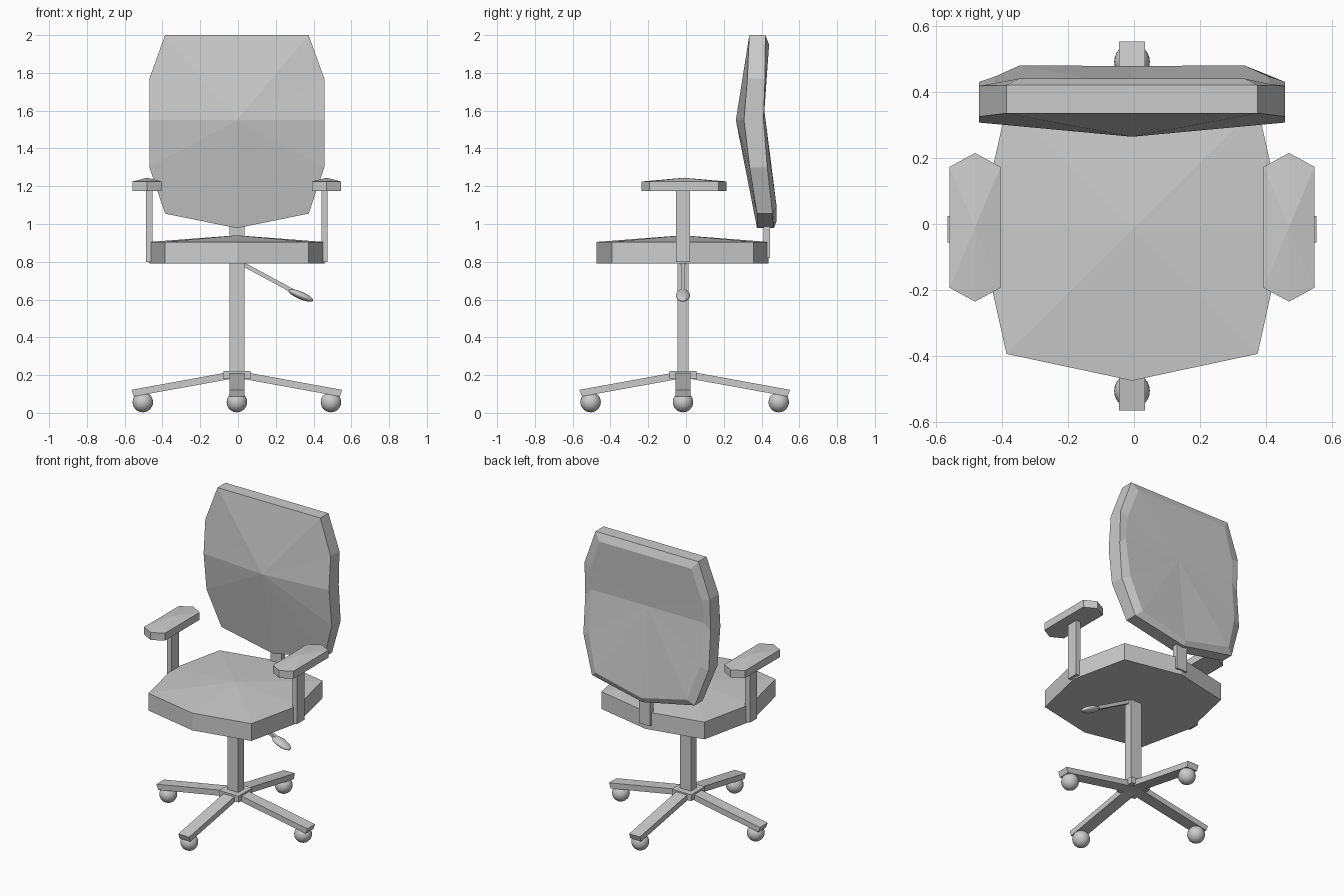
import bpy, math
from mathutils import Vector

if "Cube" in bpy.data.objects:
    bpy.data.objects.remove(bpy.data.objects["Cube"])

CX, CY = -0.006, -0.016   # axis of the column and base


def mesh(name, verts, faces):
    me = bpy.data.meshes.new(name)
    me.from_pydata(verts, [], faces)
    me.update()
    ob = bpy.data.objects.new(name, me)
    bpy.context.collection.objects.link(ob)
    return ob


def loft(name, rings, start=None, end=None):
    """Bridge equal-length rings; cap flat, or as a fan to a raised point."""
    n = len(rings[0])
    verts = [p for r in rings for p in r]
    faces = []
    for k in range(len(rings) - 1):
        a, b = k * n, (k + 1) * n
        for i in range(n):
            j = (i + 1) % n
            faces.append((a + i, a + j, b + j, b + i))
    last = (len(rings) - 1) * n
    for tip, base, flip in ((start, 0, True), (end, last, False)):
        ids = list(range(base, base + n))
        if flip:
            ids.reverse()
        if tip is None:
            faces.append(ids)
        else:
            verts.append(tip)
            c = len(verts) - 1
            faces += [(ids[i], ids[(i + 1) % n], c) for i in range(n)]
    return mesh(name, verts, faces)


def box(name, x0, x1, y0, y1, z0, z1):
    ring = [(x0, y0), (x1, y0), (x1, y1), (x0, y1)]
    return loft(name, [[(x, y, z) for x, y in ring] for z in (z0, z1)])


def pad(name, cx, cy, corner, side, tip, z0, z1, peak):
    """Eight-sided cushion with a slightly raised middle."""
    hx, hy = corner
    o = [(0, -tip), (hx, -hy), (side, 0), (hx, hy),
         (0, tip), (-hx, hy), (-side, 0), (-hx, -hy)]
    rings = [[(cx + x, cy + y, z) for x, y in o] for z in (z0, z1)]
    return loft(name, rings, end=(cx, cy, peak))


# Seat
pad("seat", CX, -0.018, (0.38, 0.375), 0.463, 0.456, 0.79, 0.905, 0.94)

# Armrests and their posts
for s, side in ((-1, "left"), (1, "right")):
    x = CX + s * 0.475
    pad(side + "_armrest", x, -0.01, (0.077, 0.183), 0.077, 0.225, 1.175, 1.225, 1.245)
    xp = CX + s * 0.464
    box(side + "_arm_post", xp - 0.017, xp + 0.017, CY - 0.038, CY + 0.038, 0.80, 1.19)

# Backrest: half profile as (x, z, front y, rim y), then mirrored
half = [(0.38, 2.0, 0.335, 0.42), (0.463, 1.77, 0.325, 0.418),
        (0.463, 1.55, 0.307, 0.41), (0.463, 1.30, 0.337, 0.43),
        (0.38, 1.055, 0.376, 0.458)]
prof = ([(0, 2.0, 0.335, 0.42)] + half + [(0, 0.978, 0.376, 0.465)]
        + [(-x, z, f, b) for x, z, f, b in reversed(half)])
inset_half = [(0.34, 1.95, 0.44), (0.41, 1.75, 0.425), (0.42, 1.60, 0.415),
              (0.41, 1.32, 0.448), (0.34, 1.09, 0.48)]
inset = ([(0, 1.95, 0.44)] + inset_half + [(0, 1.01, 0.478)]
         + [(-x, z, y) for x, z, y in reversed(inset_half)])
loft("backrest",
     [[(CX + x, f, z) for x, z, f, b in prof],
      [(CX + x, b, z) for x, z, f, b in prof],
      [(CX + x, y, z) for x, z, y in inset]],
     start=(CX, 0.264, 1.55), end=(CX, 0.415, 1.60))

# Bracket joining backrest and seat
box("back_bracket", CX - 0.04, CX + 0.04, 0.41, 0.445, 0.82, 1.04)

# Column and hub
box("column", CX - 0.04, CX + 0.04, CY - 0.03, CY + 0.03, 0.19, 0.80)
box("hub", CX - 0.072, CX + 0.072, CY - 0.072, CY + 0.072, 0.18, 0.222)

# Four sloping legs with ball casters
side_profile = [(0.02, 0.182), (0.545, 0.087), (0.558, 0.122), (0.03, 0.218)]
for i in range(4):
    a = i * math.pi / 2
    c, s = round(math.cos(a)), round(math.sin(a))
    rings = [[(CX + c * r - s * w, CY * abs(c) + CY * 0.4 * abs(s) + s * r + c * w, z)
              for r, z in side_profile] for w in (0.04, -0.04)]
    loft("leg_%d" % (i + 1), rings)
    bpy.ops.mesh.primitive_uv_sphere_add(
        segments=24, ring_count=14, radius=0.054,
        location=(CX + c * 0.498, CY * abs(c) - 0.007 * abs(s) + s * 0.498, 0.057))
    bpy.context.object.name = "caster_%d" % (i + 1)
    bpy.ops.object.shade_smooth()

# Height lever: square rod with a flattened paddle
p, q = Vector((0.0, CY, 0.802)), Vector((0.30, CY, 0.64))
d = (q - p).normalized()
up = Vector((-d.z, 0, d.x)) * 0.011
wide = Vector((0, 0.011, 0))
loft("lever_rod", [[e + up + wide, e - up + wide, e - up - wide, e + up - wide] for e in (p, q)])
bpy.ops.mesh.primitive_uv_sphere_add(segments=24, ring_count=14, radius=1,
                                     location=(0.332, CY, 0.622),
                                     rotation=(0, math.radians(23), 0))
paddle = bpy.context.object
paddle.name = "lever_paddle"
paddle.scale = (0.071, 0.037, 0.02)
bpy.ops.object.shade_smooth()

# Consistent outward normals on all parts
for ob in bpy.context.scene.objects:
    bpy.ops.object.select_all(action='DESELECT')
    bpy.context.view_layer.objects.active = ob
    ob.select_set(True)
    bpy.ops.object.mode_set(mode='EDIT')
    bpy.ops.mesh.select_all(action='SELECT')
    bpy.ops.mesh.normals_make_consistent(inside=False)
    bpy.ops.object.mode_set(mode='OBJECT')
